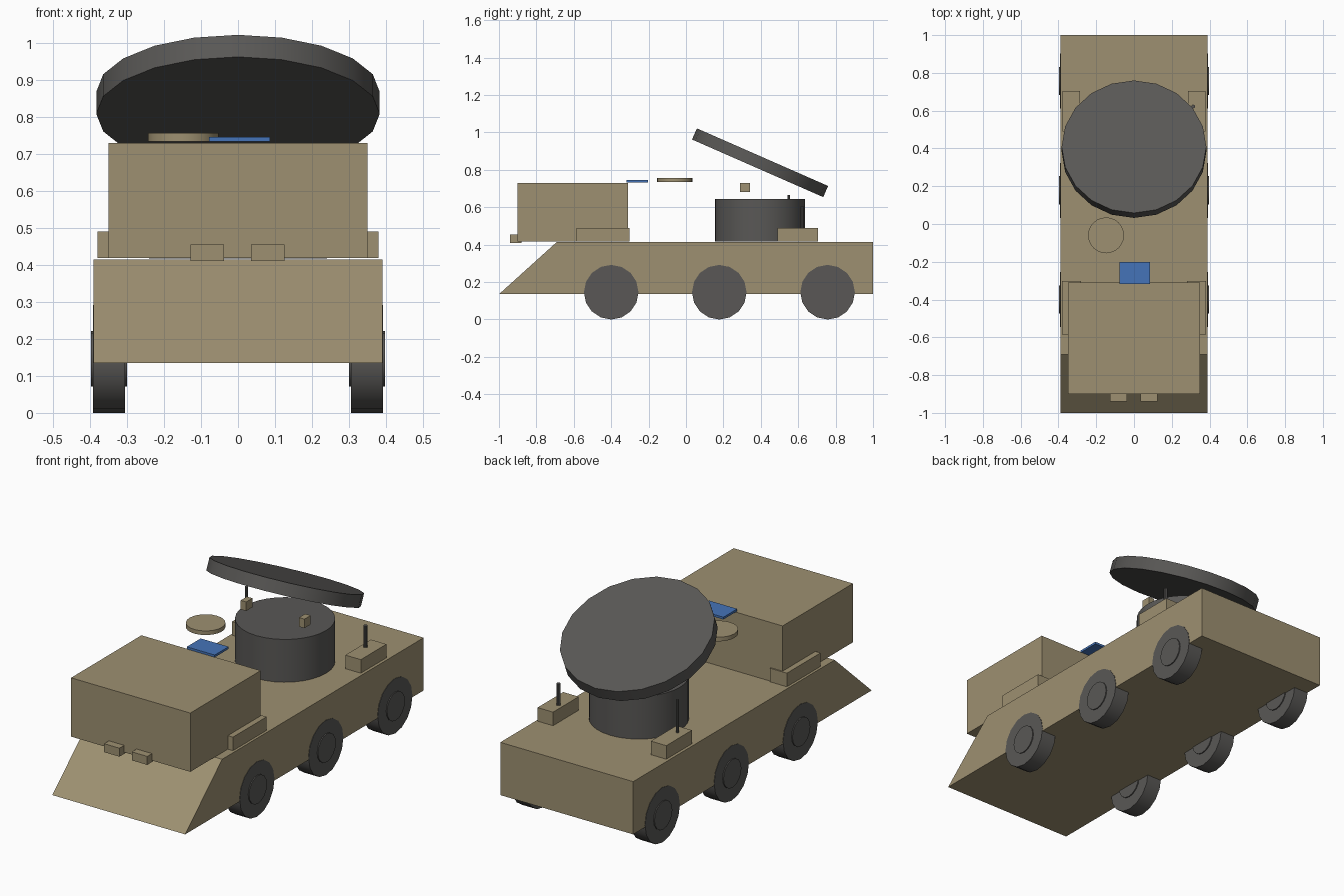
import bpy, math
from mathutils import Matrix

cube = bpy.data.objects.get("Cube")
if cube:
    bpy.data.objects.remove(cube, do_unlink=True)


def material(name, rgb):
    m = bpy.data.materials.new(name)
    m.use_nodes = True
    color = (*rgb, 1)
    m.diffuse_color = color
    m.node_tree.nodes["Principled BSDF"].inputs["Base Color"].default_value = color
    return m


TAN = material("desert_tan", (0.34, 0.28, 0.165))
GREY = material("dark_grey", (0.1, 0.097, 0.092))
BLUE = material("panel_blue", (0.06, 0.175, 0.48))


def box(name, x, y, z, mat=TAN):
    """Box from (min, max) ranges on each axis."""
    lows, highs = zip(x, y, z)
    center = [(a + b) / 2 for a, b in zip(lows, highs)]
    size = [b - a for a, b in zip(lows, highs)]
    bpy.ops.mesh.primitive_cube_add(size=1, location=center)
    ob = bpy.context.object
    ob.data.transform(Matrix.Diagonal((*size, 1)))
    ob.name = name
    ob.data.materials.append(mat)
    return ob


def disc(name, center, radius, depth, sides, mat=GREY, rotation=(0, 0, 0)):
    bpy.ops.mesh.primitive_cylinder_add(vertices=sides, radius=radius, depth=depth,
                                        location=center, rotation=rotation)
    ob = bpy.context.object
    ob.name = name
    ob.data.materials.append(mat)
    bpy.ops.object.shade_smooth_by_angle(angle=math.radians(35))
    return ob


# Hull with sloped nose
hull = box("hull", (-0.39, 0.39), (-1, 1), (0.135, 0.415))
for v in hull.data.vertices:
    if v.co.y < 0 and v.co.z > 0:
        v.co.y += 0.31

# Cabin and headlights
box("cabin", (-0.35, 0.35), (-0.9, -0.31), (0.418, 0.73))
for side, x in (("right", -0.083), ("left", 0.08)):
    box(side + "_headlight", (x - 0.045, x + 0.045), (-0.94, -0.88), (0.41, 0.455))

# Parts on both sides
for name, s in (("left", 1), ("right", -1)):
    def span(a, b):
        return sorted((s * a, s * b))
    box(name + "_cabin_locker", span(0.28, 0.38), (-0.585, -0.303), (0.418, 0.49))
    box(name + "_rear_locker", span(0.287, 0.378), (0.49, 0.705), (0.418, 0.49))
    box(name + "_dish_mount", span(0.155, 0.187), (0.29, 0.342), (0.682, 0.73))
    for i, y in enumerate((-0.4, 0.178, 0.757)):
        turn = (0, math.pi / 2, 0)
        disc(f"{name}_tire_{i + 1}", (s * 0.349, y, 0.146), 0.146, 0.086, 16, rotation=turn)
        disc(f"{name}_hub_{i + 1}", (s * 0.349, y, 0.146), 0.075, 0.097, 16, rotation=turn)

# Antennas on the rear lockers
disc("left_antenna", (0.313, 0.622, 0.545), 0.01, 0.12, 10)
disc("right_antenna", (-0.335, 0.55, 0.575), 0.007, 0.18, 10)

# Turret and tilted dish
disc("turret", (0, 0.395, 0.531), 0.241, 0.227, 32)
disc("dish", (0, 0.396, 0.838), 0.383, 0.065, 20, rotation=(math.radians(-23.7), 0, 0))

# Roof hatch and solar panel
disc("hatch", (-0.148, -0.06, 0.745), 0.095, 0.022, 24, TAN)
box("solar_panel", (-0.078, 0.086), (-0.318, -0.202), (0.733, 0.745), BLUE)
